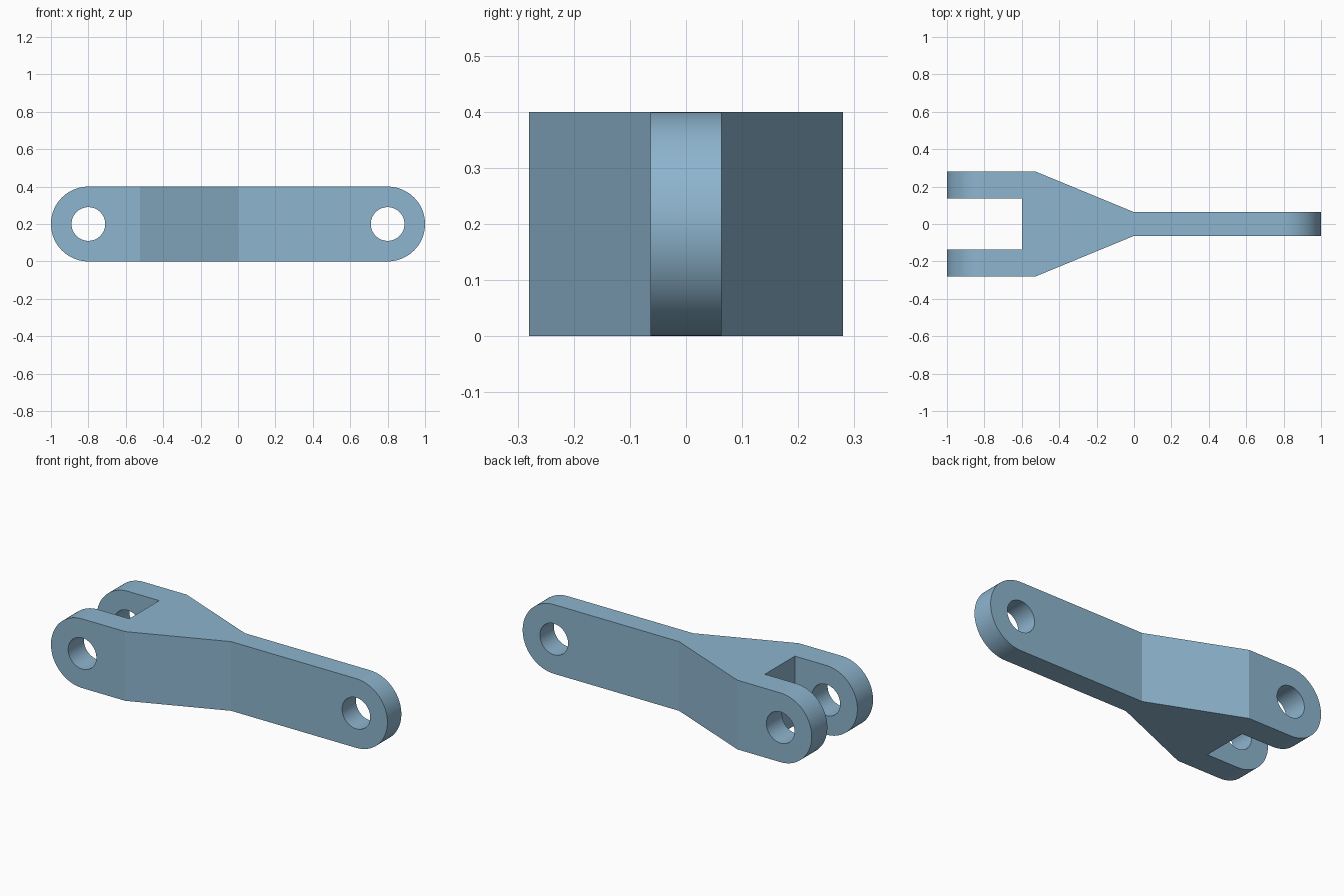
import bpy, bmesh, math
from mathutils import Vector

if "Cube" in bpy.data.objects:
    bpy.data.objects.remove(bpy.data.objects["Cube"])


def prism(name, points, direction):
    """Closed solid made by sweeping a flat outline along a direction."""
    bm = bmesh.new()
    face = bm.faces.new([bm.verts.new(p) for p in points])
    swept = bmesh.ops.extrude_face_region(bm, geom=[face])
    verts = [v for v in swept["geom"] if isinstance(v, bmesh.types.BMVert)]
    bmesh.ops.translate(bm, verts=verts, vec=Vector(direction))
    bmesh.ops.recalc_face_normals(bm, faces=bm.faces[:])
    mesh = bpy.data.meshes.new(name)
    bm.to_mesh(mesh)
    bm.free()
    obj = bpy.data.objects.new(name, mesh)
    bpy.context.collection.objects.link(obj)
    return obj


def arc(cx, radius, start, end, steps):
    """Points on an arc in the xz plane, at mid height."""
    angles = [start + (end - start) * i / steps for i in range(steps + 1)]
    return [(cx + radius * math.cos(a), -0.5, 0.2 + radius * math.sin(a)) for a in angles]


def cut(obj, tool, operation):
    """Apply a boolean and discard the tool."""
    bpy.context.view_layer.objects.active = obj
    mod = obj.modifiers.new(operation, "BOOLEAN")
    mod.operation, mod.object, mod.solver = operation, tool, "EXACT"
    bpy.ops.object.modifier_apply(modifier=mod.name)
    bpy.data.objects.remove(tool, do_unlink=True)


# Side outline: bar with round ends
ends = (arc(0.8, 0.2, -math.pi / 2, math.pi / 2, 48)
        + arc(-0.8, 0.2, math.pi / 2, 3 * math.pi / 2, 48))
link = prism("clevis_link", ends, (0, 1, 0))

# Plan outline: fork, taper and thin tongue
half = [(-0.6, 0.137), (-1.1, 0.137), (-1.1, 0.28), (-0.525, 0.28), (0, 0.0635), (1.1, 0.0635)]
outline = half + [(x, -y) for x, y in reversed(half)]
plan = prism("plan_tool", [(x, y, -0.2) for x, y in outline], (0, 0, 0.8))
cut(link, plan, "INTERSECT")

# Pin holes through fork and tongue
for x in (-0.8, 0.8):
    ring = arc(x, 0.09, 0, 2 * math.pi, 64)[:-1]
    cut(link, prism("pin_hole_tool", ring, (0, 1, 0)), "DIFFERENCE")

# Painted steel blue
steel = bpy.data.materials.new("steel_blue")
steel.diffuse_color = (0.27, 0.46, 0.62, 1)
steel.use_nodes = True
steel.node_tree.nodes["Principled BSDF"].inputs["Base Color"].default_value = steel.diffuse_color
link.data.materials.clear()
link.data.materials.append(steel)

# Smooth round surfaces, sharp edges kept
bpy.ops.object.select_all(action="DESELECT")
link.select_set(True)
bpy.context.view_layer.objects.active = link
bpy.ops.object.shade_smooth_by_angle(angle=math.radians(20))
